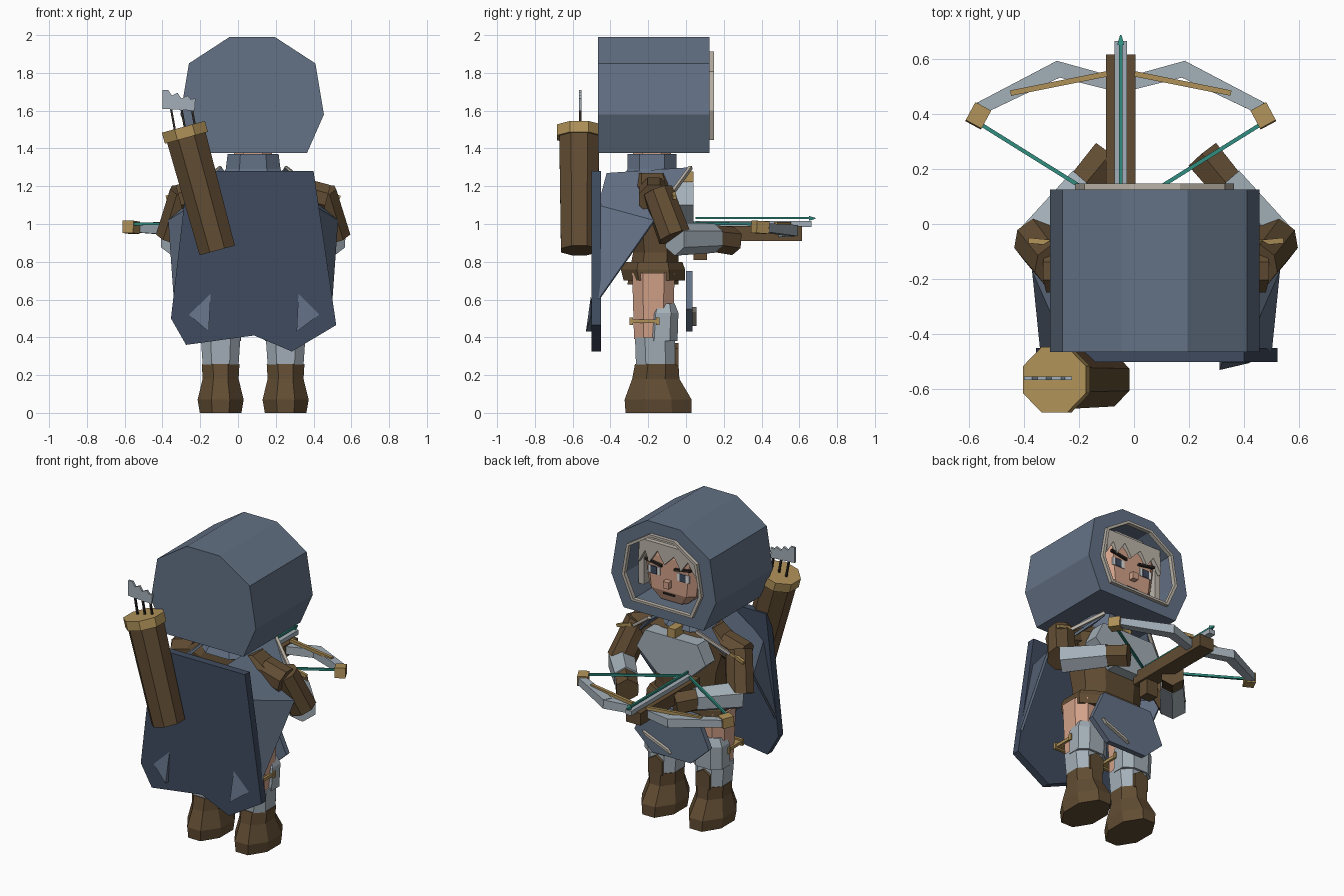
import bpy, math
from mathutils import Vector

if "Cube" in bpy.data.objects:
    bpy.data.objects.remove(bpy.data.objects["Cube"], do_unlink=True)

CX = 0.08   # centre line of the figure


def material(name, *rgb):
    m = bpy.data.materials.new(name)
    m.use_nodes = True
    m.diffuse_color = (*rgb, 1)
    node = next(n for n in m.node_tree.nodes if n.type == 'BSDF_PRINCIPLED')
    node.inputs["Base Color"].default_value = (*rgb, 1)
    return m


SLATE = material("slate cloth", .125, .165, .235)
NAVY = material("dark blue cloth", .05, .071, .115)
BROWN = material("brown leather", .12, .073, .033)
STEEL = material("steel", .37, .43, .48)
GOLD = material("gold", .43, .285, .1)
TEAL = material("teal", .03, .27, .22)
SKIN = material("skin", .65, .36, .25)
PALE = material("pale hair", .5, .46, .4)
DARK = material("dark brown", .025, .02, .018)
WHITE = material("eye white", .75, .75, .75)


def mesh(name, verts, faces, mat):
    me = bpy.data.meshes.new(name)
    me.from_pydata([tuple(v) for v in verts], [], faces)
    me.materials.append(mat)
    ob = bpy.data.objects.new(name, me)
    bpy.context.collection.objects.link(ob)
    bpy.context.view_layer.objects.active = ob
    bpy.ops.object.mode_set(mode='EDIT')
    bpy.ops.mesh.select_all(action='SELECT')
    bpy.ops.mesh.normals_make_consistent(inside=False)
    bpy.ops.object.mode_set(mode='OBJECT')
    return ob


def skin_rings(name, rings, mat, closed=False):
    """Bridge rings of points; cap the ends or close the loop."""
    n, k = len(rings[0]), len(rings)
    faces = [(a * n + i, a * n + (i + 1) % n,
              (a + 1) % k * n + (i + 1) % n, (a + 1) % k * n + i)
             for a in range(k if closed else k - 1) for i in range(n)]
    if not closed:
        faces += [tuple(range(n)), tuple(range((k - 1) * n, k * n))]
    return mesh(name, [p for r in rings for p in r], faces, mat)


def stack(name, x, levels, mat, k=.5):
    """Upright body of eight-sided sections: (z, half width, back y, front y)."""
    rings = []
    for z, w, y0, y1 in levels:
        c, d = (y0 + y1) / 2, (y1 - y0) / 2
        shape = [(1, -k), (1, k), (k, 1), (-k, 1), (-1, k), (-1, -k), (-k, -1), (k, -1)]
        rings.append([(x + w * u, c + d * v, z) for u, v in shape])
    return skin_rings(name, rings, mat)


def plate(name, pts, y0, y1, mat):
    """Flat outline in x and z, given thickness in y."""
    return skin_rings(name, [[(x, y, z) for x, z in pts] for y in (y0, y1)], mat)


def box(name, x0, x1, y0, y1, z0, z1, mat):
    return plate(name, [(x0, z0), (x1, z0), (x1, z1), (x0, z1)], y0, y1, mat)


def tube(name, a, b, r0, mat, r1=None, sides=8):
    a, b = Vector(a), Vector(b)
    q = (b - a).to_track_quat('Z', 'Y')
    rings = []
    for p, r in ((a, r0), (b, r0 if r1 is None else r1)):
        angs = [(i + .5) * math.tau / sides for i in range(sides)]
        rings.append([p + q @ Vector((r * math.cos(t), r * math.sin(t), 0)) for t in angs])
    return skin_rings(name, rings, mat)


# Hood: hollow, with an eight-sided face opening and pale rim
half = [(.12, 2.0), (.335, 1.86), (.38, 1.59), (.29, 1.385)]
outline = half + [(-x, z) for x, z in reversed(half)]


def hood_ring(y, s):
    return [(.075 + x * s, y, 1.67 + (z - 1.68) * s) for x, z in outline]


skin_rings("hood", [hood_ring(-.465, 1), hood_ring(.125, 1),
                    hood_ring(.125, .74), hood_ring(-.3, .74)], SLATE)
skin_rings("hood_rim", [hood_ring(.12, .76), hood_ring(.147, .76),
                        hood_ring(.147, .71), hood_ring(.12, .71)], PALE, closed=True)

# Head, hair and face
stack("head", .075, [(1.46, .1, -.2, .045), (1.53, .17, -.25, .07),
                     (1.75, .2, -.25, .07), (1.85, .15, -.2, .04)], SKIN, k=.75)
bangs = [(-.2, 1.84), (-.21, 1.68), (-.15, 1.77), (-.1, 1.7), (-.05, 1.78),
         (.02, 1.71), (.07, 1.79), (.13, 1.7), (.16, 1.77), (.21, 1.68), (.2, 1.84)]
plate("hair_fringe", [(.075 + x, z) for x, z in bangs], .06, .09, PALE)
stack("hair_cap", .075, [(1.76, .22, -.27, .065), (1.88, .13, -.2, .05)], PALE, k=.75)
for s in (-1, 1):
    x = .075 + s * .105
    box("side_hair", .075 + s * .195, .075 + s * .235, -.2, .05, 1.52, 1.8, PALE)
    box("eye_white", x - .045, x + .045, .066, .074, 1.625, 1.675, WHITE)
    box("iris", x - .02, x + .025, .07, .077, 1.625, 1.675, NAVY)
    plate("eyebrow", [(x - s * .06, 1.685), (x + s * .06, 1.705),
                      (x + s * .06, 1.72), (x - s * .06, 1.7)], .068, .085, DARK)
box("nose", .055, .095, .06, .105, 1.565, 1.61, SKIN)
box("mouth", .035, .115, .066, .074, 1.51, 1.52, DARK)

# Neck, collar, tunic and belt
stack("neck", CX, [(1.25, .1, -.28, -.08), (1.4, .1, -.28, -.08)], SKIN)
stack("collar", CX, [(1.25, .17, -.33, -.03), (1.29, .145, -.31, -.05),
                     (1.37, .135, -.31, -.05)], SLATE)
stack("tunic", CX, [(.68, .24, -.31, -.04), (.85, .21, -.28, -.04), (1.0, .23, -.3, -.03),
                    (1.2, .29, -.3, -.04), (1.27, .19, -.29, -.07)], BROWN)
stack("belt", CX, [(.7, .27, -.33, -.005), (.76, .27, -.345, -.005),
                   (.8, .25, -.33, -.02)], BROWN)
plate("breastplate", [(CX + x, z) for x, z in [(-.19, 1.22), (-.25, 1.1), (-.1, .96),
      (.1, .96), (.25, 1.1), (.19, 1.22)]], -.06, .04, STEEL)
tube("brooch", (CX, -.05, 1.25), (CX, .04, 1.25), .04, GOLD, sides=4)
plate("front_tabard", [(CX + x, z) for x, z in [(-.18, .75), (-.27, .55), (-.14, .43),
      (.14, .43), (.27, .55), (.18, .75)]], 0, .035, SLATE)
plate("tabard_stripe", [(.28, .56), (.26, .535), (.08, .46), (.1, .485)], .03, .055, PALE)

# Back cape with folded patches
plate("cape", [(-.265, 1.28), (-.355, .5), (-.275, .36), (.085, .41),
               (.285, .325), (.52, .465), (.4, 1.28)], -.5, -.45, NAVY)
for s, tri in ((-1, [(-.26, .52), (-.145, .63), (-.155, .43)]),
               (1, [(.43, .52), (.32, .63), (.31, .43)])):
    (ax, az), (bx, bz), (cx, cz) = tri
    mesh("cape_fold", [(ax, -.502, az), (bx, -.502, bz), (cx, -.53, cz), (cx, -.499, cz)],
         [(0, 1, 2), (0, 2, 3), (1, 2, 3), (0, 1, 3)], SLATE)

for s in (-1, 1):
    def at(x, y, z):
        return (CX + s * x, y, z)

    # Shoulder drape with pale trim
    drape = mesh("shoulder_drape", [at(.14, -.42, 1.27), at(.17, .02, 1.3),
                 at(.45, -.17, 1.02), at(.42, -.465, .6), at(.32, -.465, 1.1)],
                 [(0, 1, 2), (0, 2, 4), (2, 3, 4)], SLATE)
    mod = drape.modifiers.new("thickness", 'SOLIDIFY')
    mod.thickness = .015
    tube("drape_trim", at(.17, .025, 1.3), at(.43, -.12, 1.1), .013, PALE, sides=4)
    tube("trim_clasp", at(.36, -.07, 1.17), at(.46, -.06, 1.14), .014, GOLD, sides=4)

    # Arms: sleeve, bracer and glove
    tube("shoulder", at(.24, -.17, 1.17), at(.39, -.17, 1.13), .085, BROWN)
    tube("upper_arm", at(.36, -.15, 1.17), at(.43, -.06, .93), .085, BROWN, .09)
    tube("bracer", at(.43, -.06, .92), at(.25, .15, .925), .088, STEEL, .078, 6)
    tube("glove", at(.27, .13, .925), at(.17, .25, .91), .07, BROWN, .075, 6)

    # Legs: boot, greave, knee plate, strap and thigh
    x = CX + s * .172
    stack("boot", x, [(0, .11, -.32, .03), (.07, .122, -.325, .03), (.18, .095, -.285, -.035),
                      (.26, .1, -.27, -.04)], BROWN, k=.4)
    plate("boot_tongue", [(x - .05, .25), (x + .05, .25), (x + .05, .34), (x, .37),
                          (x - .05, .34)], -.11, -.04, BROWN)
    stack("greave", x, [(.255, .095, -.265, -.055), (.4, .105, -.27, -.06)], STEEL)
    stack("knee_plate", x, [(.38, .108, -.21, -.045), (.53, .112, -.2, -.04),
                            (.58, .09, -.17, -.06)], STEEL)
    stack("thigh", x, [(.39, .095, -.275, -.07), (.74, .11, -.285, -.06)], SKIN)
    box("knee_strap", x - .113, x + .113, -.295, -.14, .475, .495, GOLD)
    for y in (-.29, -.15):
        box("strap_buckle", x - .12, x + .12, y - .01, y + .01, .465, .505, GOLD)

# Quiver and arrows
foot, rim = Vector((-.11, -.565, .86)), Vector((-.285, -.565, 1.5))
axis = (rim - foot).normalized()
tube("quiver", foot, rim, .105, BROWN, .115)
tube("quiver_cap", rim - axis * .045, rim + axis * .015, .128, GOLD)
for i in range(3):
    x = -.36 + i * .055
    tube("arrow_shaft", (x + .04, -.56, 1.42), (x, -.56, 1.64), .008, DARK, sides=4)
plate("arrow_fletching", [(-.4, 1.61), (-.4, 1.71), (-.37, 1.71), (-.35, 1.68), (-.32, 1.695),
      (-.3, 1.665), (-.265, 1.68), (-.25, 1.66), (-.225, 1.665), (-.23, 1.6)],
      -.567, -.553, STEEL)

# Crossbow
BX = -.048
box("crossbow_stock", BX - .053, BX + .053, 0, .615, .91, .99, BROWN)
box("crossbow_grip", BX - .04, BX + .04, .04, .11, .81, .93, BROWN)
box("bolt_rail", BX - .022, BX + .022, .05, .665, .985, 1.015, STEEL)
tube("bolt", (BX, .05, 1.032), (BX, .66, 1.032), .009, TEAL, sides=4)
tube("bolt_tip", (BX, .65, 1.03), (BX, .685, 1.03), .018, TEAL, .004, 4)
for s in (-1, 1):
    def at(x, y, z=.97):
        return (BX + s * x, y, z)
    tube("inner_limb", at(.03, .51, .955), at(.24, .565, .965), .036, STEEL, .04, 4)
    tube("outer_limb", at(.22, .565, .965), at(.51, .42, .98), .042, STEEL, .033, 4)
    tube("limb_brace", at(.05, .545, 1.0), at(.4, .475, 1.0), .014, GOLD, sides=4)
    tube("limb_tip", at(.5, .425, .98), at(.535, .36, .985), .046, GOLD, sides=4)
    tube("bowstring", at(.505, .36, 1.0), at(0, .045, 1.005), .01, TEAL, sides=4)
